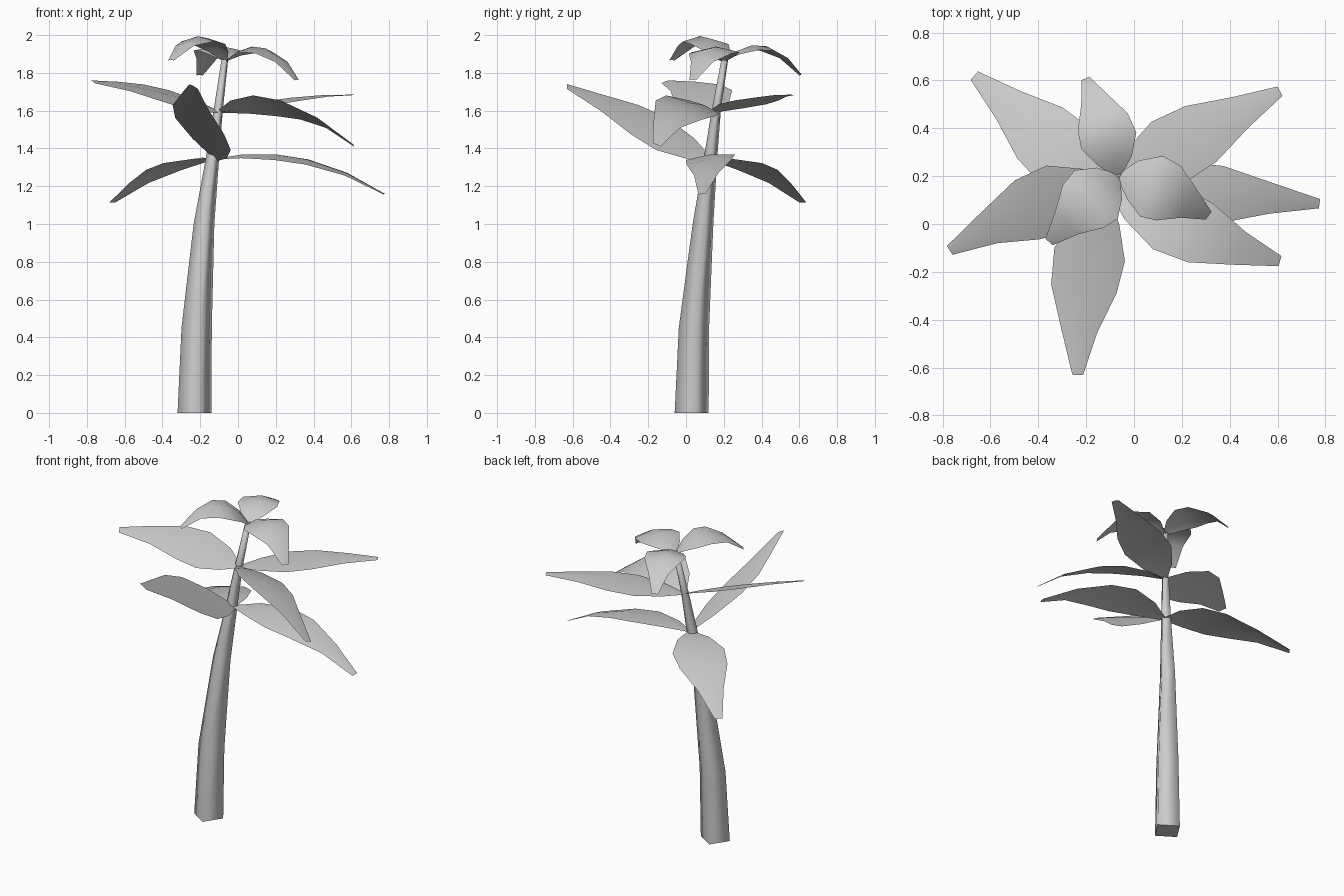
import bpy, bmesh, math
from mathutils import Vector

if "Cube" in bpy.data.objects:
    bpy.data.objects.remove(bpy.data.objects["Cube"])

grey = bpy.data.materials.new("plain_grey")
grey.use_nodes = True
grey.diffuse_color = (0.6, 0.6, 0.6, 1)
grey.node_tree.nodes["Principled BSDF"].inputs["Base Color"].default_value = grey.diffuse_color


def finish(name, bm):
    for f in bm.faces:
        f.smooth = True
    mesh = bpy.data.meshes.new(name)
    bm.to_mesh(mesh)
    bm.free()
    mesh.materials.append(grey)
    obj = bpy.data.objects.new(name, mesh)
    bpy.context.collection.objects.link(obj)
    return obj


def bridge(bm, a, b, closed):
    n = len(a)
    for i in range(n if closed else n - 1):
        j = (i + 1) % n
        bm.faces.new((a[i], a[j], b[j], b[i]))


# Trunk: square section, slightly turned, tapering along a bent path (x, y, z, radius)
def build_trunk():
    path = [(-.23, .03, 0, .092), (-.219, .042, .45, .082), (-.18, .09, 1, .056),
            (-.135, .13, 1.35, .036), (-.105, .16, 1.6, .025), (-.07, .205, 1.87, .018)]
    bm = bmesh.new()
    rings = []
    for x, y, z, r in path:
        angles = [math.radians(12 + 90 * k) for k in range(4)]
        rings.append([bm.verts.new((x + r * math.cos(a), y + r * math.sin(a), z)) for a in angles])
    for a, b in zip(rings, rings[1:]):
        bridge(bm, a, b, True)
    bm.faces.new(rings[-1])
    bottom = bm.faces.new(rings[0][::-1])
    for e in bottom.edges:
        e.smooth = False
    finish("trunk", bm)


# Leaf: folded sheet along a parabola through base, middle and tip
OUTLINE = [(0, .1), (.15, .62), (.35, 1), (.54, .92), (.77, .5), (1, .15)]


def build_leaf(name, base, middle, tip, width, roll=0, droop=.015):
    base, middle, tip = Vector(base), Vector(middle), Vector(tip)
    bm = bmesh.new()
    rows = []
    for t, w in OUTLINE:
        p = (base * (1 - t) * (1 - 2 * t) + middle * 4 * t * (1 - t) + tip * t * (2 * t - 1))
        d = base * (4 * t - 3) + middle * (4 - 8 * t) + tip * (4 * t - 1)
        side = Vector((-d.y, d.x, 0)).normalized() * width * w
        row = []
        for s in (-1, 0, 1):
            lift = Vector((0, 0, (s * roll - abs(s) * droop) * w))
            row.append(bm.verts.new(p + side * s + lift))
        rows.append(row)
    for a, b in zip(rows, rows[1:]):
        bridge(bm, a[::-1], b[::-1], False)
    bmesh.ops.recalc_face_normals(bm, faces=bm.faces)
    if sum(f.normal.z for f in bm.faces) < 0:
        bmesh.ops.reverse_faces(bm, faces=bm.faces)
    finish(name, bm)


build_trunk()

low = (-.12, .13, 1.345)
build_leaf("lower_leaf_left", low, (.33, .125, 1.35), (.775, .085, 1.16), .13, .015)
build_leaf("lower_leaf_back", low, (-.37, .36, 1.31), (-.667, .62, 1.115), .155)
build_leaf("lower_leaf_front", low, (-.205, -.24, 1.55), (-.235, -.63, 1.73), .15, -.085)

mid = (-.1, .16, 1.595)
build_leaf("middle_leaf_right", mid, (-.42, .07, 1.7), (-.77, -.11, 1.755), .145, -.05)
build_leaf("middle_leaf_back", mid, (.25, .36, 1.665), (.61, .555, 1.685), .145)
build_leaf("middle_leaf_front", mid, (.25, -.025, 1.625), (.61, -.155, 1.42), .145, -.055)

top = (-.065, .2, 1.865)
build_leaf("top_leaf_left", top, (.13, .135, 1.935), (.312, .035, 1.765), .135, 0, .03)
build_leaf("top_leaf_right", top, (-.2, .085, 1.995), (-.355, -.075, 1.87), .135, 0, .03)
build_leaf("top_leaf_back", top, (-.125, .41, 1.945), (-.203, .608, 1.79), .12, 0, .025)
